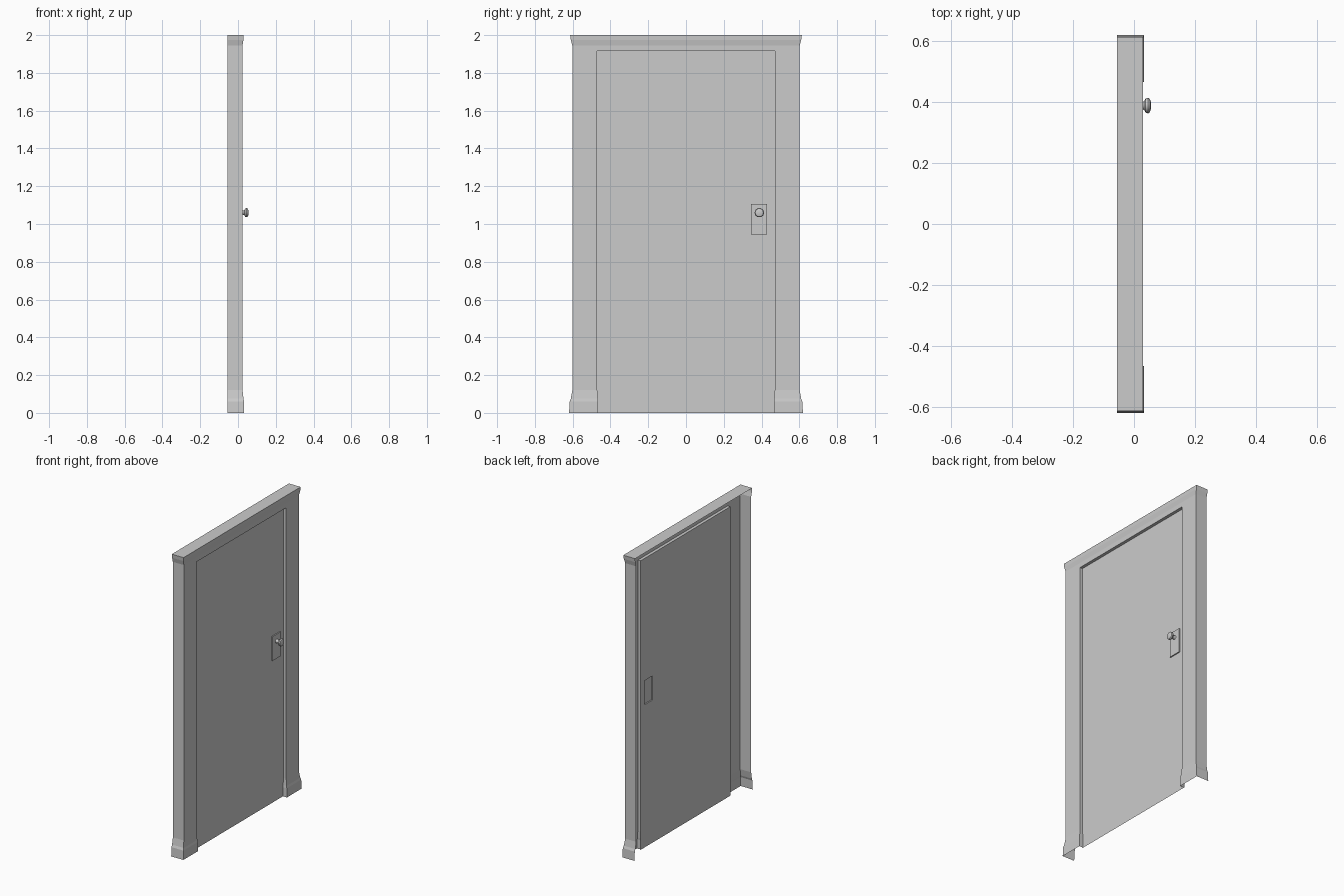
import bpy, bmesh, math

if "Cube" in bpy.data.objects:
    bpy.data.objects.remove(bpy.data.objects["Cube"])

BACK, LEAF = -0.056, 0.004      # rear edge of the frame, door leaf plane
OPEN_Y, OPEN_Z = 0.47, 1.915    # half width and height of the opening


def finish(name, bm, mirror=False):
    bmesh.ops.recalc_face_normals(bm, faces=bm.faces)
    mesh = bpy.data.meshes.new(name)
    bm.to_mesh(mesh)
    bm.free()
    ob = bpy.data.objects.new(name, mesh)
    bpy.context.collection.objects.link(ob)
    if mirror:
        mod = ob.modifiers.new("mirror", 'MIRROR')
        mod.use_axis = (False, True, False)
        mod.merge_threshold = 0.0005
    return ob


def loft(bm, rings, closed=False):
    """Bridge successive rings of points with quads."""
    rows = [[bm.verts.new(p) for p in ring] for ring in rings]
    n = len(rows[0])
    for a, b in zip(rows, rows[1:]):
        for i in range(n if closed else n - 1):
            j = (i + 1) % n
            bm.faces.new((a[i], a[j], b[j], b[i]))
    return rows


# Side posts: open-backed shell with a flared foot (z, outer y, front x, inner y)
post = [(0, 0.619, 0.033, 0.465), (0.06, 0.616, 0.032, 0.465),
        (0.075, 0.610, 0.029, 0.467), (0.12, 0.602, 0.024, OPEN_Y),
        (OPEN_Z, 0.602, 0.024, OPEN_Y)]
bm = bmesh.new()
loft(bm, [[(BACK, yo, z), (xf, yo, z), (xf, yi, z), (LEAF, yi, z)]
          for z, yo, xf, yi in post])
finish("side_posts", bm, mirror=True)

# Header: flares into a flat cap, open at the back (z, outer y, front x)
head = [(OPEN_Z, 0.602, 0.024), (1.945, 0.602, 0.024),
        (1.975, 0.610, 0.029), (2.0, 0.613, 0.030)]
bm = bmesh.new()
rows = loft(bm, [[(BACK, yo, z), (xf, yo, z), (xf, 0, z)] for z, yo, xf in head])
corner = bm.verts.new((BACK, 0, 2.0))
bm.faces.new(rows[-1] + [corner])
# underside of the opening
bm.faces.new([bm.verts.new(p) for p in (
    (0.024, 0, OPEN_Z), (0.024, OPEN_Y, OPEN_Z),
    (LEAF, OPEN_Y, OPEN_Z), (LEAF, 0, OPEN_Z))])
finish("header", bm, mirror=True)

# Door leaf: single sheet with a pressed-out lock plate
ys, zs = (-OPEN_Y, 0.345, 0.43, OPEN_Y), (0, 0.945, 1.105, OPEN_Z)
bm = bmesh.new()
loft(bm, [[(LEAF, y, z) for y in ys] for z in zs])
bm.faces.ensure_lookup_table()
plate = bm.faces[4]
new = bmesh.ops.extrude_face_region(bm, geom=[plate])['geom']
bmesh.ops.translate(bm, vec=(0.008, 0, 0),
                    verts=[v for v in new if isinstance(v, bmesh.types.BMVert)])
if plate.is_valid:
    bmesh.ops.delete(bm, geom=[plate], context='FACES_ONLY')
finish("door_leaf", bm)

# Knob: turned profile about the x axis (x, radius)
profile = [(0.012, 0.014), (0.022, 0.010), (0.033, 0.014), (0.038, 0.023),
           (0.046, 0.0255), (0.052, 0.022), (0.055, 0.013)]
SIDES = 10
bm = bmesh.new()
rows = loft(bm, [[(x, 0.388 + r * math.cos(t), 1.06 + r * math.sin(t))
                  for t in (2 * math.pi * i / SIDES for i in range(SIDES))]
                 for x, r in profile], closed=True)
bm.faces.new(rows[-1])
knob = finish("knob", bm)
bpy.context.view_layer.objects.active = knob
knob.select_set(True)
bpy.ops.object.shade_smooth_by_angle(angle=math.radians(40))
